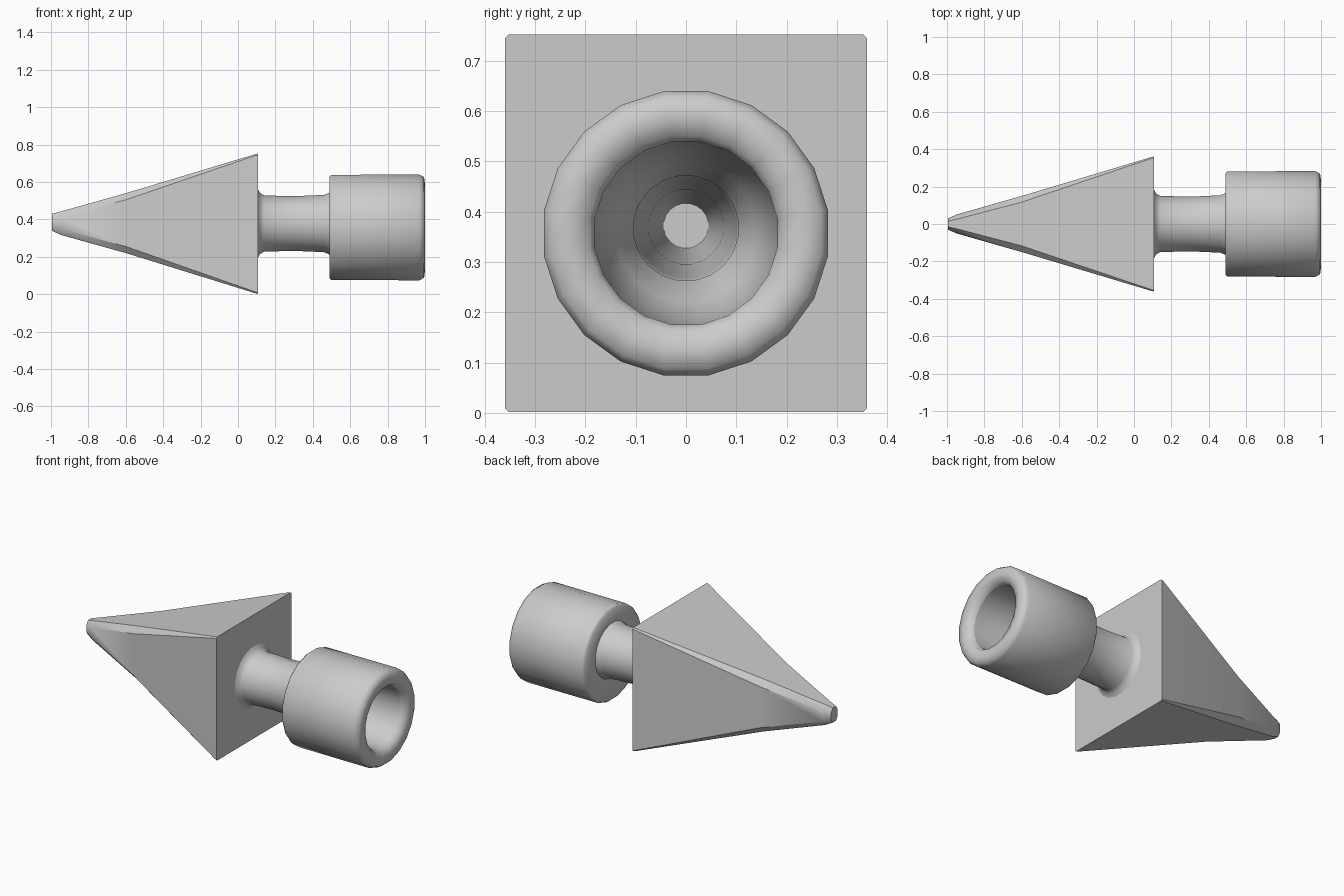
import bpy
import bmesh
import math

cube = bpy.data.objects.get("Cube")
if cube:
    bpy.data.objects.remove(cube)

grey = bpy.data.materials.new("plain grey")
grey.use_nodes = True
grey.diffuse_color = (0.6, 0.6, 0.6, 1)
grey.node_tree.nodes["Principled BSDF"].inputs["Base Color"].default_value = (0.6, 0.6, 0.6, 1)


def loft(bm, rings):
    """Join equal rings of points with quads; return the vertex rings."""
    loops = [[bm.verts.new(p) for p in ring] for ring in rings]
    n = len(loops[0])
    for a, b in zip(loops, loops[1:]):
        for i in range(n):
            j = (i + 1) % n
            bm.faces.new((a[i], a[j], b[j], b[i]))
    return loops


def circle(x, r, zc, sides):
    return [(x, r * math.cos(math.tau * (i + 0.5) / sides),
             zc + r * math.sin(math.tau * (i + 0.5) / sides)) for i in range(sides)]


def cut_square(x, hy, hz, zc, cut):
    """Square section with chamfered corners; cut is a fraction of its size."""
    k = 1 - cut
    pts = [(1, -k), (1, k), (k, 1), (-k, 1), (-1, k), (-1, -k), (-k, -1), (k, -1)]
    return [(x, hy * y, zc + hz * z) for y, z in pts]


def finish(name, bm, angle, recalc=False):
    if recalc:
        bmesh.ops.recalc_face_normals(bm, faces=bm.faces[:])
    mesh = bpy.data.meshes.new(name)
    bm.to_mesh(mesh)
    bm.free()
    mesh.materials.append(grey)
    ob = bpy.data.objects.new(name, mesh)
    bpy.context.collection.objects.link(ob)
    bpy.ops.object.select_all(action="DESELECT")
    ob.select_set(True)
    bpy.context.view_layer.objects.active = ob
    bpy.ops.object.shade_smooth_by_angle(angle=math.radians(angle))
    return ob


def turned(name, profile, sides, angle, cap=False):
    bm = bmesh.new()
    # Profiles run base to mouth to bore, so this winding faces outward
    loops = loft(bm, [circle(x, r, zc, sides)[::-1] for x, r, zc in profile])
    if cap:
        bm.faces.new(loops[-1])
    for f in bm.faces:
        f.normal_flip()
    return finish(name, bm, angle)


SIDES = 20
NECK_Z, SOCKET_Z = 0.378, 0.357

# Square pointed head with a blunt, rounded tip and an opening at its base
bm = bmesh.new()
loops = loft(bm, [
    cut_square(-0.995, 0.03, 0.045, 0.385, 0.5),
    cut_square(-0.95, 0.05, 0.062, 0.38, 0.5),
    cut_square(-0.6, 0.15, 0.16, 0.38, 0.22),
    cut_square(0.09, 0.357, 0.371, 0.377, 0.02),
    cut_square(0.107, 0.36, 0.375, 0.377, 0.02),
])
bm.faces.new(loops[0])
hole = [bm.verts.new(p) for p in circle(0.107, 0.185, NECK_Z, SIDES)]
hole_edges = [bm.edges.new((hole[i - 1], hole[i])) for i in range(SIDES)]
rim_edges = [bm.edges.get((loops[-1][i - 1], loops[-1][i])) for i in range(8)]
bmesh.ops.triangle_fill(bm, edges=hole_edges + rim_edges, use_beauty=True)
finish("pointed_head", bm, 35, recalc=True)

# Neck flaring softly into the head and socket
turned("neck", [
    (0.107, 0.185, NECK_Z), (0.118, 0.165, NECK_Z), (0.14, 0.152, NECK_Z),
    (0.3, 0.148, NECK_Z), (0.46, 0.155, NECK_Z), (0.492, 0.168, NECK_Z),
], SIDES, 60)

# Open socket with a soft outer edge
turned("socket", [
    (0.492, 0.155, NECK_Z), (0.488, 0.275, SOCKET_Z), (0.5, 0.285, SOCKET_Z),
    (0.97, 0.286, SOCKET_Z), (0.995, 0.272, SOCKET_Z), (1.0, 0.235, SOCKET_Z),
    (0.99, 0.195, SOCKET_Z), (0.96, 0.184, SOCKET_Z),
], SIDES, 100)

# Hollow bore, stepping down through the neck towards the tip
turned("bore", [
    (0.96, 0.184, SOCKET_Z), (0.65, 0.172, SOCKET_Z), (0.54, 0.14, 0.36),
    (0.48, 0.105, 0.367), (0.12, 0.1, 0.367), (-0.2, 0.075, 0.37),
    (-0.8, 0.045, 0.372),
], SIDES, 60, cap=True)
